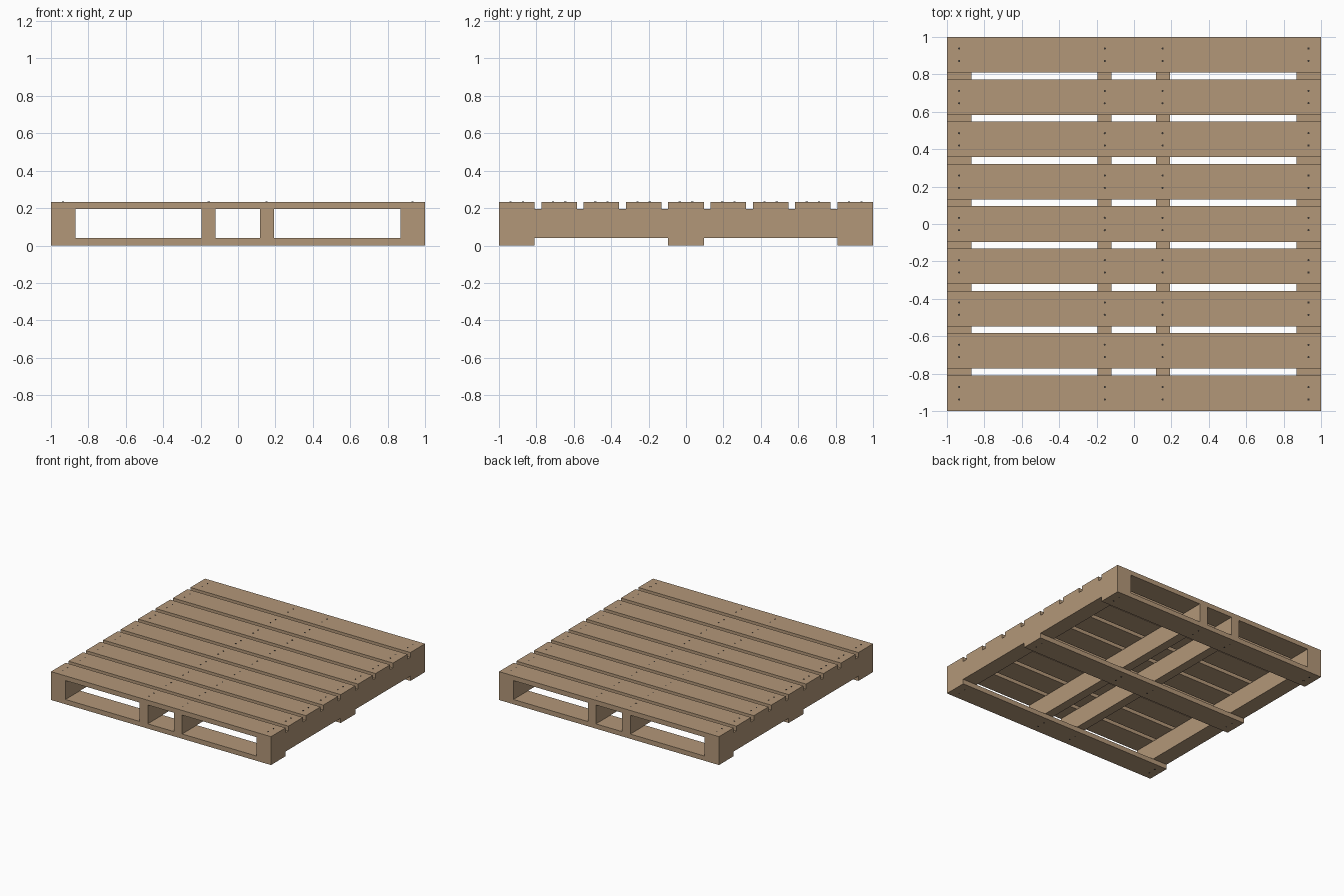
import bpy, bmesh
from mathutils import Matrix

if "Cube" in bpy.data.objects:
    bpy.data.objects.remove(bpy.data.objects["Cube"])

T, H = 0.039, 0.233          # board thickness, total height
W = 0.19                     # board width
PITCH = (2 - W) / 8


def material(name, rgb):
    m = bpy.data.materials.new(name)
    m.diffuse_color = (*rgb, 1)
    m.use_nodes = True
    m.node_tree.nodes["Principled BSDF"].inputs["Base Color"].default_value = m.diffuse_color
    return m


wood = material("pallet wood", (0.45, 0.31, 0.19))
steel = material("dark nail steel", (0.04, 0.035, 0.03))


def finish(bm, name, mat):
    me = bpy.data.meshes.new(name)
    bm.to_mesh(me)
    bm.free()
    me.materials.append(mat)
    ob = bpy.data.objects.new(name, me)
    bpy.context.collection.objects.link(ob)


def box(name, x0, x1, y0, y1, z0, z1):
    bm = bmesh.new()
    mat = (Matrix.Translation(((x0 + x1) / 2, (y0 + y1) / 2, (z0 + z1) / 2))
           @ Matrix.Diagonal((x1 - x0, y1 - y0, z1 - z0, 1)))
    bmesh.ops.create_cube(bm, size=1, matrix=mat)
    finish(bm, name, wood)


def nails(name, rows, z):
    # pairs of small nail heads over every stringer
    bm = bmesh.new()
    for y in rows:
        for x in (-0.935, -0.156, 0.153, 0.933):
            for dy in (-0.033, 0.033):
                bmesh.ops.create_cone(bm, cap_ends=True, segments=8, radius1=0.006,
                                      radius2=0.006, depth=0.003,
                                      matrix=Matrix.Translation((x, y + dy, z)))
    finish(bm, name, steel)


# top deck boards
top_rows = [-1 + W / 2 + i * PITCH for i in range(9)]
for i, y in enumerate(top_rows):
    box(f"top_board_{i + 1}", -1, 1, y - W / 2, y + W / 2, H - T, H)

# stringers: wide outer pair, thin inner pair
for i, (a, b) in enumerate([(-1, -0.868), (-0.194, -0.12), (0.118, 0.192), (0.868, 1)]):
    box(f"stringer_{i + 1}", a, b, -1, 1, T, H - T)

# bottom boards
bottom_rows = [-1 + W / 2, 0, 1 - W / 2]
for i, y in enumerate(bottom_rows):
    box(f"bottom_board_{i + 1}", -1, 1, y - W / 2, y + W / 2, 0, T)

# nail heads, almost flush with the boards
nails("top_nails", top_rows, H - 0.0005)
nails("bottom_nails", bottom_rows, 0.0005)
